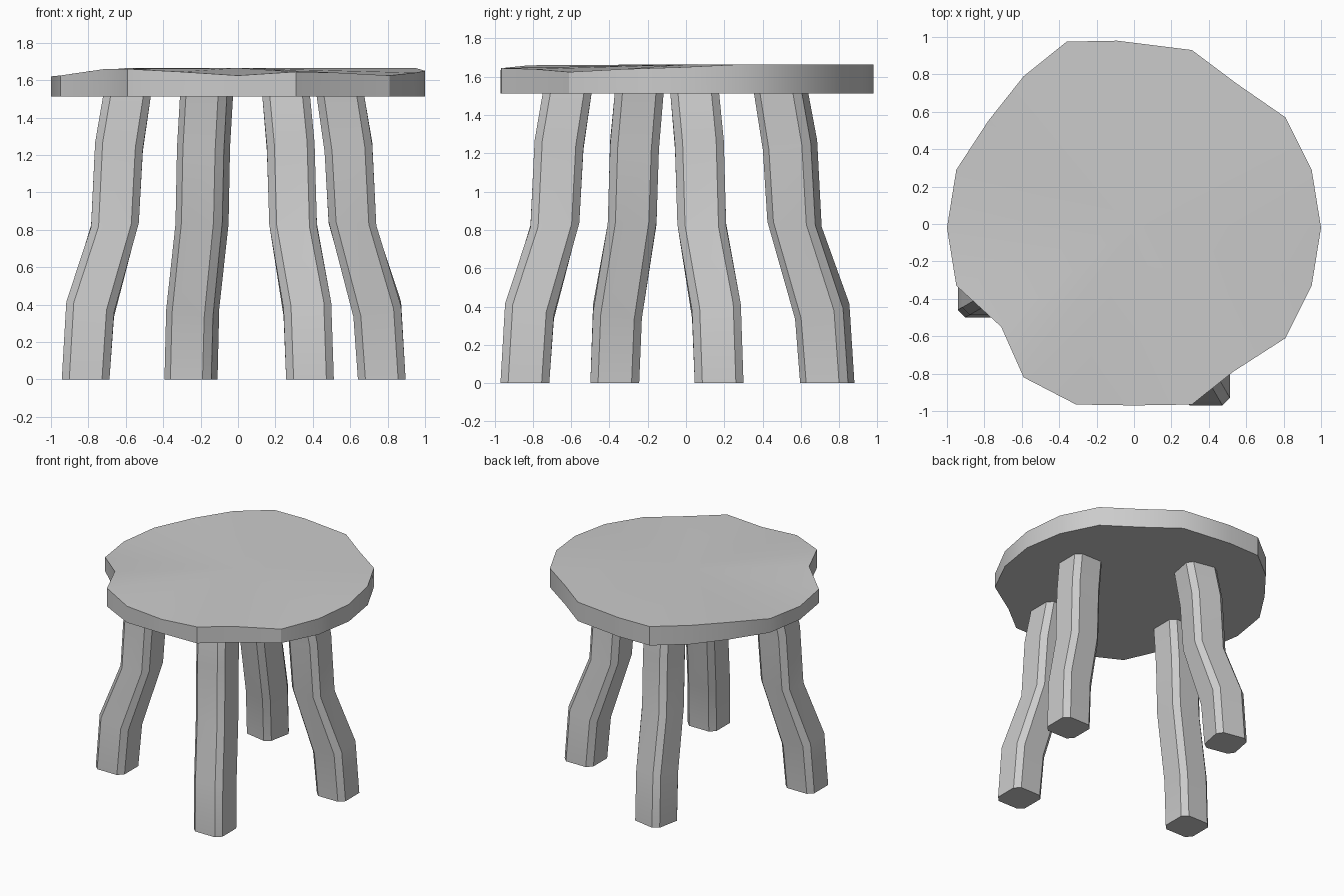
import bpy, bmesh
from math import cos, sin, radians
from mathutils import Vector

if "Cube" in bpy.data.objects:
    bpy.data.objects.remove(bpy.data.objects["Cube"])


def finish(name, bm):
    bmesh.ops.recalc_face_normals(bm, faces=bm.faces)
    mesh = bpy.data.meshes.new(name)
    bm.to_mesh(mesh)
    bm.free()
    obj = bpy.data.objects.new(name, mesh)
    bpy.context.collection.objects.link(obj)
    bpy.ops.object.select_all(action='DESELECT')
    obj.select_set(True)
    bpy.context.view_layer.objects.active = obj
    bpy.ops.object.shade_smooth_by_angle(angle=radians(30))
    return obj


def bridge(bm, low, high):
    n = len(low)
    for i in range(n):
        j = (i + 1) % n
        bm.faces.new((low[i], low[j], high[j], high[i]))


# Seat: irregular slab, outline points are x, y, height of the worn top edge
SEAT_BOTTOM, SEAT_TOP = 1.513, 1.665
RIM = [
    (1.0, -0.02, 1.65), (0.95, 0.29, 1.665), (0.81, 0.57, 1.665), (0.55, 0.75, 1.665),
    (0.31, 0.93, 1.665), (-0.09, 0.98, 1.665), (-0.36, 0.975, 1.665), (-0.59, 0.79, 1.665),
    (-0.78, 0.55, 1.65), (-0.95, 0.29, 1.625), (-1.0, -0.02, 1.62), (-0.95, -0.33, 1.625),
    (-0.71, -0.55, 1.66), (-0.59, -0.82, 1.66), (-0.31, -0.965, 1.645), (0.0, -0.97, 1.625),
    (0.31, -0.965, 1.645), (0.53, -0.79, 1.64), (0.81, -0.61, 1.625), (0.95, -0.33, 1.64),
]
bm = bmesh.new()
low = [bm.verts.new((x, y, SEAT_BOTTOM)) for x, y, z in RIM]
high = [bm.verts.new(p) for p in RIM]
bridge(bm, low, high)
bm.faces.new(low)
centre = bm.verts.new((0, 0, SEAT_TOP))
for i in range(len(high)):
    bm.faces.new((high[i], high[(i + 1) % len(high)], centre))
finish("seat", bm)

# Legs: chamfered square section swept down a crooked path that bends outwards
# each ring: height, outward shift, tilt of the ring
RINGS = [(0, 0.256, 0), (0.375, 0.228, 0.26), (0.83, 0.075, -0.09),
         (1.243, 0.05, 0.16), (1.52, 0.0, 0)]
HALF, INNER = 0.1275, 0.0875
SECTION = [(HALF, -INNER), (HALF, INNER), (INNER, HALF), (-INNER, HALF),
           (-HALF, INNER), (-HALF, -INNER), (-INNER, -HALF), (INNER, -HALF)]


def leg(name, x, y, degrees):
    a = radians(degrees)
    out = Vector((cos(a), sin(a)))
    turn = radians(degrees - 30)
    c, s = cos(turn), sin(turn)
    bm = bmesh.new()
    loops = []
    for z, shift, tilt in RINGS:
        mid = Vector((x, y)) + out * shift
        loop = []
        for u, v in SECTION:
            d = Vector((u * c - v * s, u * s + v * c))
            loop.append(bm.verts.new((mid.x + d.x, mid.y + d.y, z + tilt * d.dot(out))))
        loops.append(loop)
    for lo, hi in zip(loops, loops[1:]):
        bridge(bm, lo, hi)
    bm.faces.new(loops[0])
    bm.faces.new(loops[-1])
    finish(name, bm)


# Top position and outward direction of each leg
leg("left_leg", -0.593, -0.244, 210)
leg("front_leg", 0.257, -0.62, 300)
leg("right_leg", 0.547, 0.045, 30)
leg("back_leg", -0.168, 0.496, 109)
